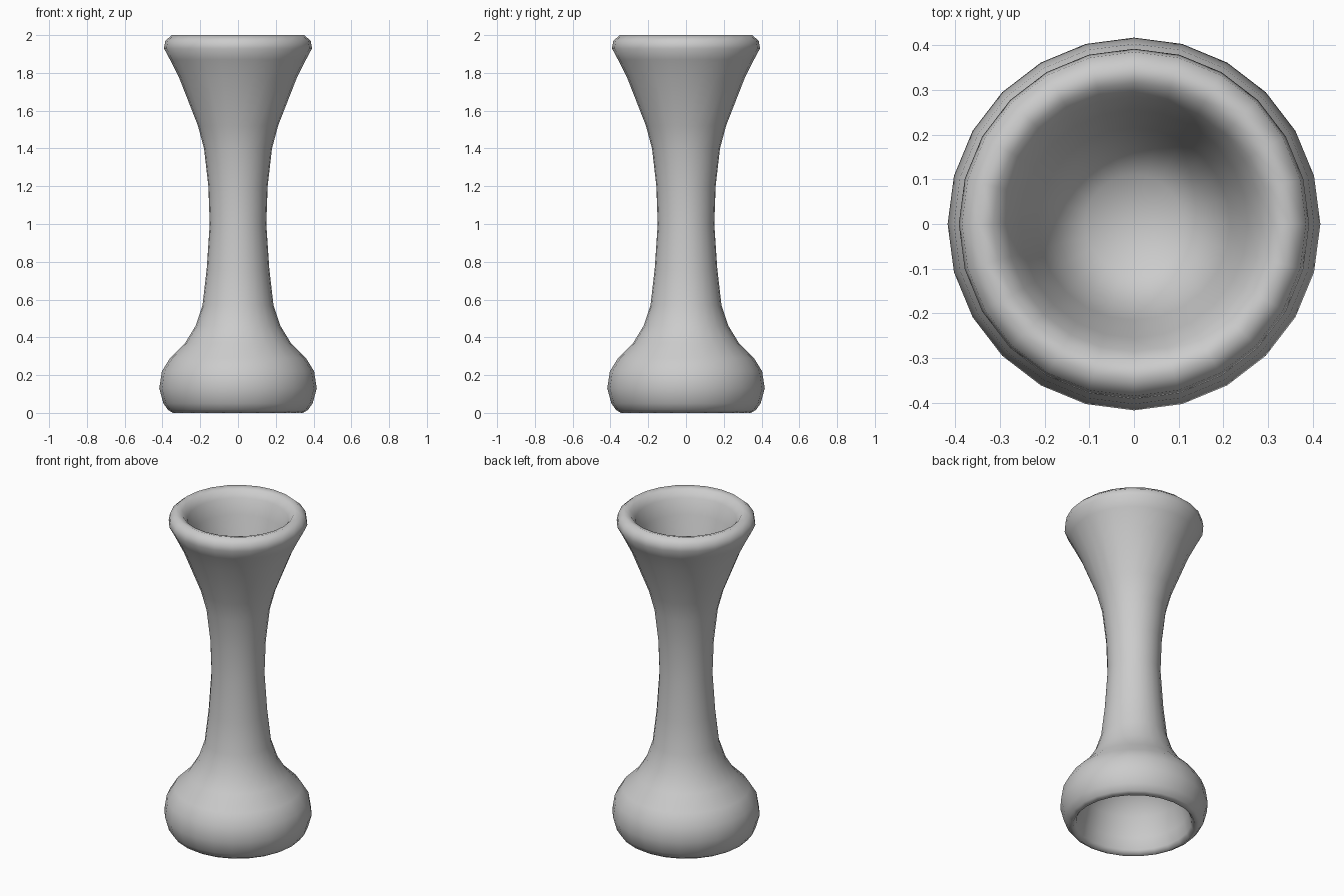
import bpy, bmesh, math

if "Cube" in bpy.data.objects:
    bpy.data.objects.remove(bpy.data.objects["Cube"])

# Lathe profile (radius, height): foot hollow -> outer wall -> rim -> cup hollow
PROFILE = [
    (0, 0.40), (0.12, 0.38), (0.22, 0.32), (0.285, 0.22), (0.31, 0.10),
    (0.325, 0.03), (0.345, 0.0), (0.37, 0.015), (0.395, 0.05), (0.417, 0.13),
    (0.403, 0.22), (0.36, 0.29), (0.28, 0.37), (0.225, 0.46), (0.188, 0.57),
    (0.166, 0.76), (0.15, 1.0), (0.157, 1.2), (0.18, 1.4), (0.212, 1.52),
    (0.31, 1.77), (0.36, 1.87), (0.392, 1.93), (0.385, 1.97), (0.35, 2.0),
    (0.315, 1.99), (0.285, 1.95), (0.255, 1.86), (0.215, 1.70), (0.175, 1.57),
    (0.11, 1.51), (0, 1.49),
]
SIDES = 24

# Spin the profile around z into one closed body
bm = bmesh.new()
verts = [bm.verts.new((0, r, z)) for r, z in PROFILE]
edges = [bm.edges.new(pair) for pair in zip(verts, verts[1:])]
bmesh.ops.spin(bm, geom=verts + edges, cent=(0, 0, 0), axis=(0, 0, 1),
               angle=math.tau, steps=SIDES, use_duplicate=False)
bmesh.ops.remove_doubles(bm, verts=bm.verts, dist=0.0005)
bmesh.ops.recalc_face_normals(bm, faces=bm.faces)
for face in bm.faces:
    face.smooth = True

mesh = bpy.data.meshes.new("flared_stand")
bm.to_mesh(mesh)
bm.free()
stand = bpy.data.objects.new("flared_stand", mesh)
bpy.context.collection.objects.link(stand)
